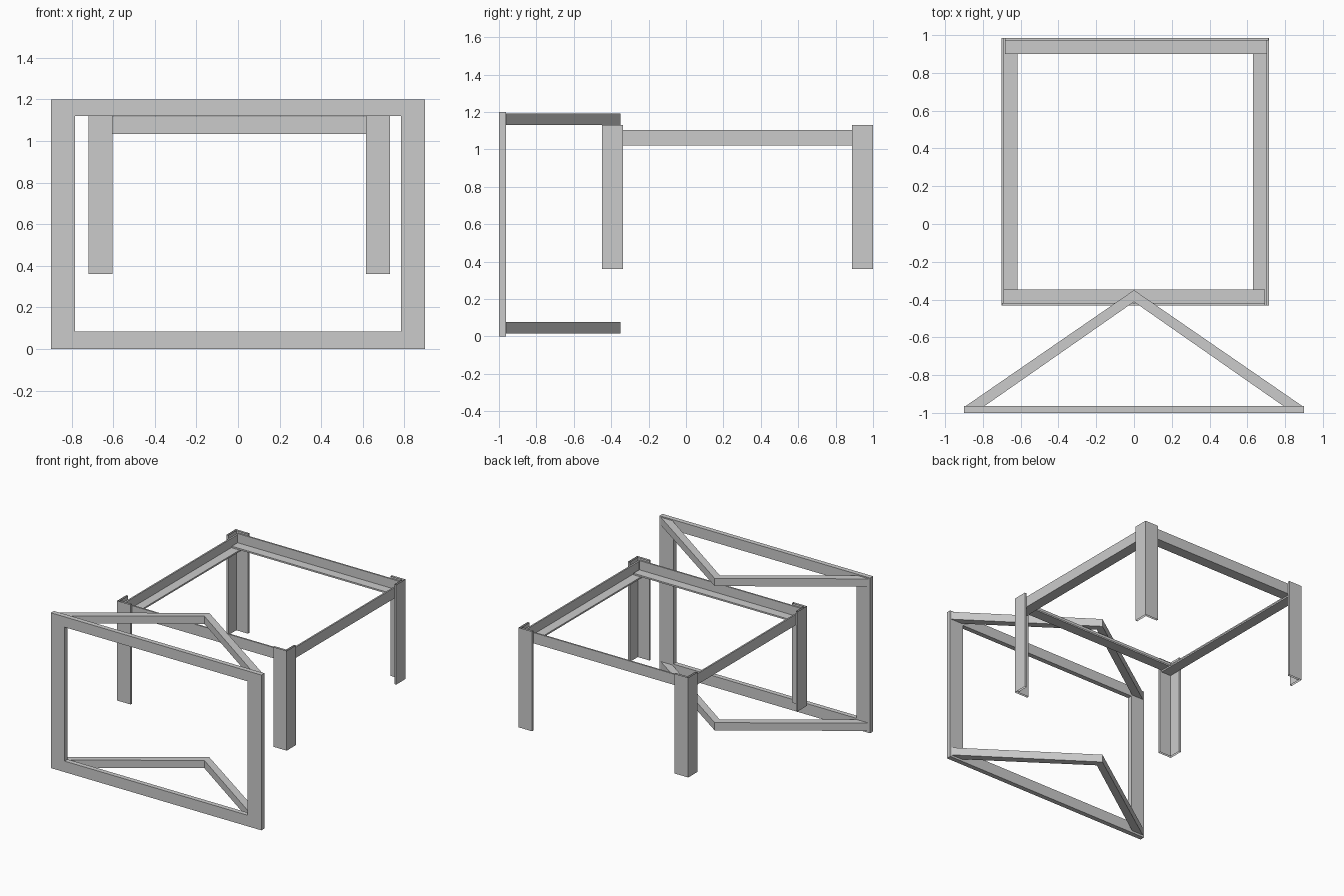
import bpy
import bmesh

cube = bpy.data.objects.get("Cube")
if cube:
    bpy.data.objects.remove(cube)

GREY = (0.6, 0.6, 0.6, 1)
steel = bpy.data.materials.new("steel grey")
steel.use_nodes = True
steel.diffuse_color = GREY
steel.node_tree.nodes["Principled BSDF"].inputs["Base Color"].default_value = GREY


def make_object(name, bm):
    bmesh.ops.recalc_face_normals(bm, faces=bm.faces)
    mesh = bpy.data.meshes.new(name)
    bm.to_mesh(mesh)
    bm.free()
    mesh.materials.append(steel)
    obj = bpy.data.objects.new(name, mesh)
    bpy.context.collection.objects.link(obj)
    return obj


def extrude(name, profile, place, start, end, capped=True):
    """Sweep a 2D profile from start to end; place maps (u, v, w) to xyz."""
    bm = bmesh.new()
    a, b = ([bm.verts.new(place(u, v, w)) for u, v in profile] for w in (start, end))
    for i in range(len(profile)):
        j = (i + 1) % len(profile)
        bm.faces.new((a[i], a[j], b[j], b[i]))
    if capped:
        bm.faces.new(a)
        bm.faces.new(b)
    return make_object(name, bm)


def angle(u, v, du, dv, width, height, t):
    """L-section with its outer corner at (u, v), arms along du and dv."""
    pts = [(0, 0), (width, 0), (width, t), (t, t), (t, height), (0, height)]
    return [(u + du * p, v + dv * q) for p, q in pts]


def along_x(u, v, w):
    return (w, u, v)


def along_y(u, v, w):
    return (u, w, v)


def along_z(u, v, w):
    return (u, v, w)


# Upright rectangular front frame: one ring swept through its depth
bm = bmesh.new()
rings = []
for y in (-1, -0.963):
    for x, low, high in ((0.9, 0, 1.2), (0.783, 0.085, 1.12)):
        corners = ((-x, low), (x, low), (x, high), (-x, high))
        rings.append([bm.verts.new((cx, y, cz)) for cx, cz in corners])
front_out, front_in, back_out, back_in = rings
for p, q in ((front_out, front_in), (back_out, back_in),
             (front_out, back_out), (front_in, back_in)):
    for i in range(4):
        j = (i + 1) % 4
        bm.faces.new((p[i], p[j], q[j], q[i]))
make_object("front_frame", bm)

# V-shaped braces behind the frame, top and bottom
brace = [(-0.89, -0.963), (0, -0.35), (0.89, -0.963),
         (0.79, -0.963), (0, -0.412), (-0.79, -0.963)]
for name, low in (("lower_brace", 0.016), ("upper_brace", 1.131)):
    extrude(name, brace, along_z, low, low + 0.06)

# Four open-ended angle legs, outer corners facing outwards
LEFT, RIGHT, FRONT, BACK = 0.731, -0.719, -0.449, 1.0
for side, x, dx in (("left", LEFT, -1), ("right", RIGHT, 1)):
    for end, y, dy in (("front", FRONT, 1), ("back", BACK, -1)):
        extrude(f"{end}_{side}_leg", angle(x, y, dx, dy, 0.115, 0.112, 0.016),
                along_z, 0.36, 1.131, capped=False)

# Angle rails inside the legs; the cross rails rest on the side rails
for name, y, dy, x0, x1 in (("front_rail", FRONT + 0.018, 1, -0.7, 0.693),
                            ("back_rail", BACK - 0.016, -1, -0.683, 0.712)):
    extrude(name, angle(y, 1.034, dy, 1, 0.083, 0.083, 0.012), along_x, x0, x1)
for name, x, dx in (("left_rail", LEFT - 0.017, -1), ("right_rail", RIGHT + 0.018, 1)):
    extrude(name, angle(x, 1.021, dx, 1, 0.083, 0.083, 0.012),
            along_y, FRONT + 0.018, BACK - 0.016)
